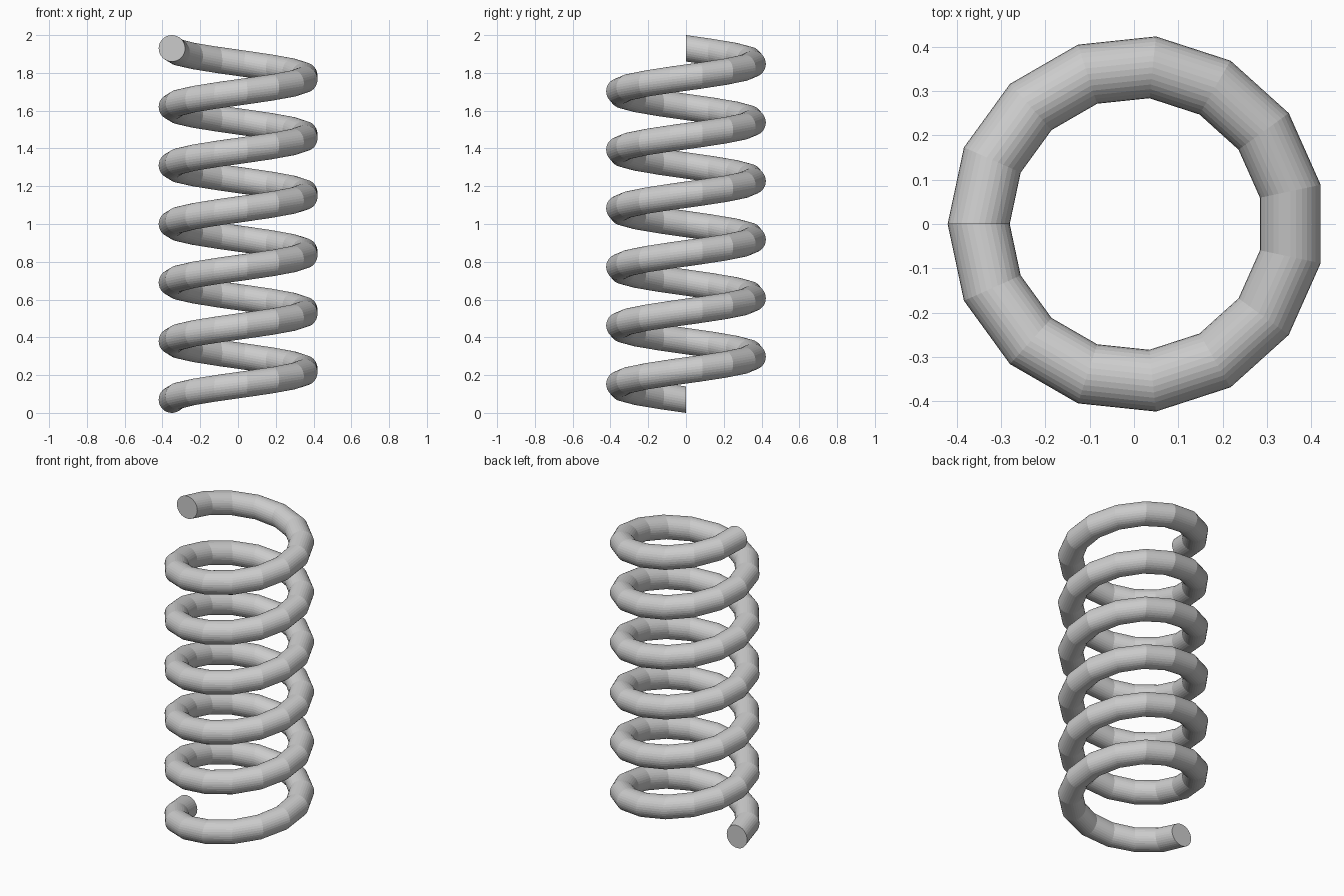
import bpy, bmesh
from math import sin, cos, pi, radians

cube = bpy.data.objects.get("Cube")
if cube:
    bpy.data.objects.remove(cube)

# Spring proportions
TURNS, STEPS, SIDES = 6, 15, 32
COIL_R, WIRE_R = 0.355, 0.07
AXIS_X = 0.005
HEIGHT = 2.0

# Plain grey wire
grey = bpy.data.materials.new("grey_steel")
grey.use_nodes = True
color = (0.6, 0.6, 0.6, 1)
grey.diffuse_color = color
grey.node_tree.nodes["Principled BSDF"].inputs["Base Color"].default_value = color

bm = bmesh.new()


def wire_ring(step):
    """Upright circle of wire at one step along the helix."""
    turn = step / STEPS
    a = pi + 2 * pi * turn
    z = WIRE_R + (HEIGHT - 2 * WIRE_R) * turn / TURNS
    ring = []
    for i in range(SIDES):
        t = 2 * pi * i / SIDES
        r = COIL_R + WIRE_R * cos(t)
        ring.append(bm.verts.new((AXIS_X + r * cos(a), r * sin(a), z + WIRE_R * sin(t))))
    return ring


# Coil: bridge the rings, then cap both ends
rings = [wire_ring(s) for s in range(TURNS * STEPS + 1)]
for a, b in zip(rings, rings[1:]):
    for i in range(SIDES):
        j = (i + 1) % SIDES
        bm.faces.new((a[i], a[j], b[j], b[i]))
bm.faces.new(rings[0])
bm.faces.new(rings[-1])
bmesh.ops.recalc_face_normals(bm, faces=bm.faces)

mesh = bpy.data.meshes.new("coil_spring")
bm.to_mesh(mesh)
bm.free()
mesh.materials.append(grey)
spring = bpy.data.objects.new("coil_spring", mesh)
bpy.context.collection.objects.link(spring)
